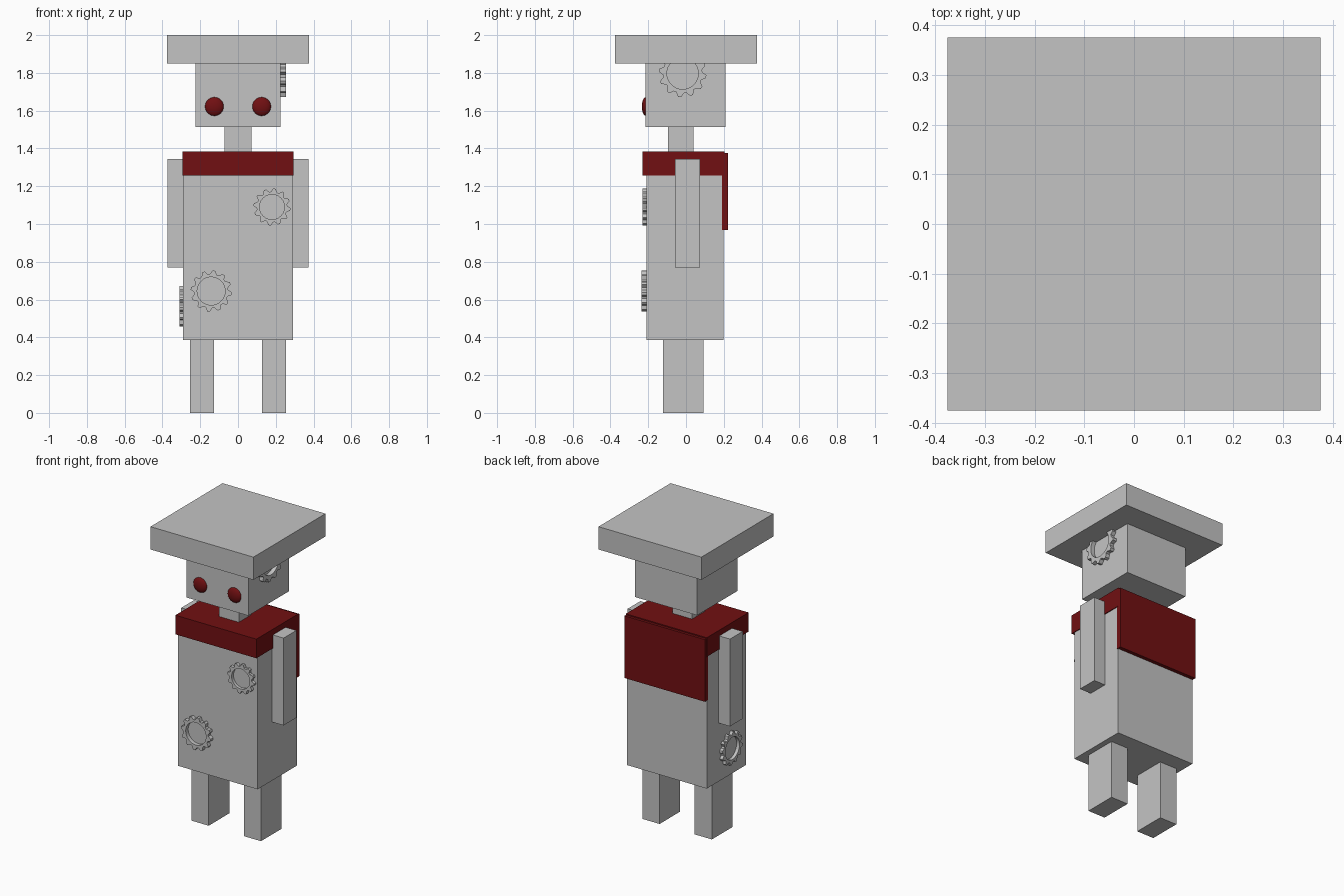
import bpy, bmesh, math
from mathutils import Vector, Matrix

if "Cube" in bpy.data.objects:
    bpy.data.objects.remove(bpy.data.objects["Cube"])


def material(name, rgb):
    m = bpy.data.materials.new(name)
    m.diffuse_color = (*rgb, 1)
    m.use_nodes = True
    m.node_tree.nodes["Principled BSDF"].inputs["Base Color"].default_value = m.diffuse_color
    return m


GREY = material("metal_grey", (0.55, 0.55, 0.55))
RED = material("dark_red", (0.165, 0.005, 0.006))


def add_object(name, bm, mat):
    bmesh.ops.recalc_face_normals(bm, faces=bm.faces)
    mesh = bpy.data.meshes.new(name)
    bm.to_mesh(mesh)
    bm.free()
    mesh.materials.append(mat)
    ob = bpy.data.objects.new(name, mesh)
    bpy.context.collection.objects.link(ob)
    return ob


def box(name, x, y, z, mat=GREY):
    """Box from (min, max) ranges on each axis."""
    size = [b - a for a, b in (x, y, z)]
    mid = [(a + b) / 2 for a, b in (x, y, z)]
    bm = bmesh.new()
    bmesh.ops.create_cube(bm, size=1, matrix=Matrix.Translation(mid) @ Matrix.Diagonal((*size, 1)))
    return add_object(name, bm, mat)


def gear(name, centre, normal, tip, hole, thick, teeth=12):
    """Open toothed ring lying on a surface with the given normal."""
    root = tip * 0.83
    bm = bmesh.new()
    n = teeth * 4
    rings = []
    for h in (0, thick):
        inner, outer = [], []
        for i in range(n):
            a = 2 * math.pi * (i + 0.5) / n
            r = (root, root, tip, tip)[i % 4]
            inner.append(bm.verts.new((hole * math.cos(a), hole * math.sin(a), h)))
            outer.append(bm.verts.new((r * math.cos(a), r * math.sin(a), h)))
        rings += [inner, outer]
    in0, out0, in1, out1 = rings
    for a, b in ((in0, out0), (out0, out1), (out1, in1), (in1, in0)):
        for i in range(n):
            j = (i + 1) % n
            bm.faces.new((a[i], a[j], b[j], b[i]))
    rot = Vector(normal).to_track_quat('Z', 'Y').to_matrix().to_4x4()
    bm.transform(Matrix.Translation(centre) @ rot)
    return add_object(name, bm, GREY)


# Head, hat, neck and body
box("hat", (-0.375, 0.375), (-0.375, 0.375), (1.85, 2.0))
box("head", (-0.226, 0.226), (-0.215, 0.208), (1.513, 1.85))
box("neck", (-0.072, 0.072), (-0.095, 0.04), (1.37, 1.52))
box("body", (-0.29, 0.29), (-0.21, 0.198), (0.385, 1.3))

# Red collar and short cape on the back
box("collar", (-0.295, 0.295), (-0.23, 0.205), (1.257, 1.383), RED)
box("cape", (-0.293, 0.293), (0.19, 0.222), (0.967, 1.376), RED)

# Mirrored limbs and eyes
for side, s in (("left", -1), ("right", 1)):
    box(side + "_arm", sorted((s * 0.27, s * 0.373)), (-0.058, 0.075), (0.77, 1.345))
    box(side + "_leg", sorted((s * 0.128, s * 0.253)), (-0.122, 0.092), (0, 0.39))
    bm = bmesh.new()
    bmesh.ops.create_uvsphere(
        bm, u_segments=32, v_segments=16, radius=1,
        matrix=Matrix.Translation((s * 0.125, -0.211, 1.622)) @ Matrix.Diagonal((0.05, 0.023, 0.05, 1)))
    for f in bm.faces:
        f.smooth = True
    add_object(side + "_eye", bm, RED)

# Gears on chest, belly, left side and head
gear("chest_gear", (0.18, -0.209, 1.09), (0, -1, 0), 0.098, 0.066, 0.021)
gear("belly_gear", (-0.142, -0.209, 0.645), (0, -1, 0), 0.109, 0.074, 0.027)
gear("side_gear", (-0.289, -0.04, 0.565), (-1, 0, 0), 0.108, 0.073, 0.022)
gear("head_gear", (0.225, -0.018, 1.797), (1, 0, 0), 0.126, 0.083, 0.028)
